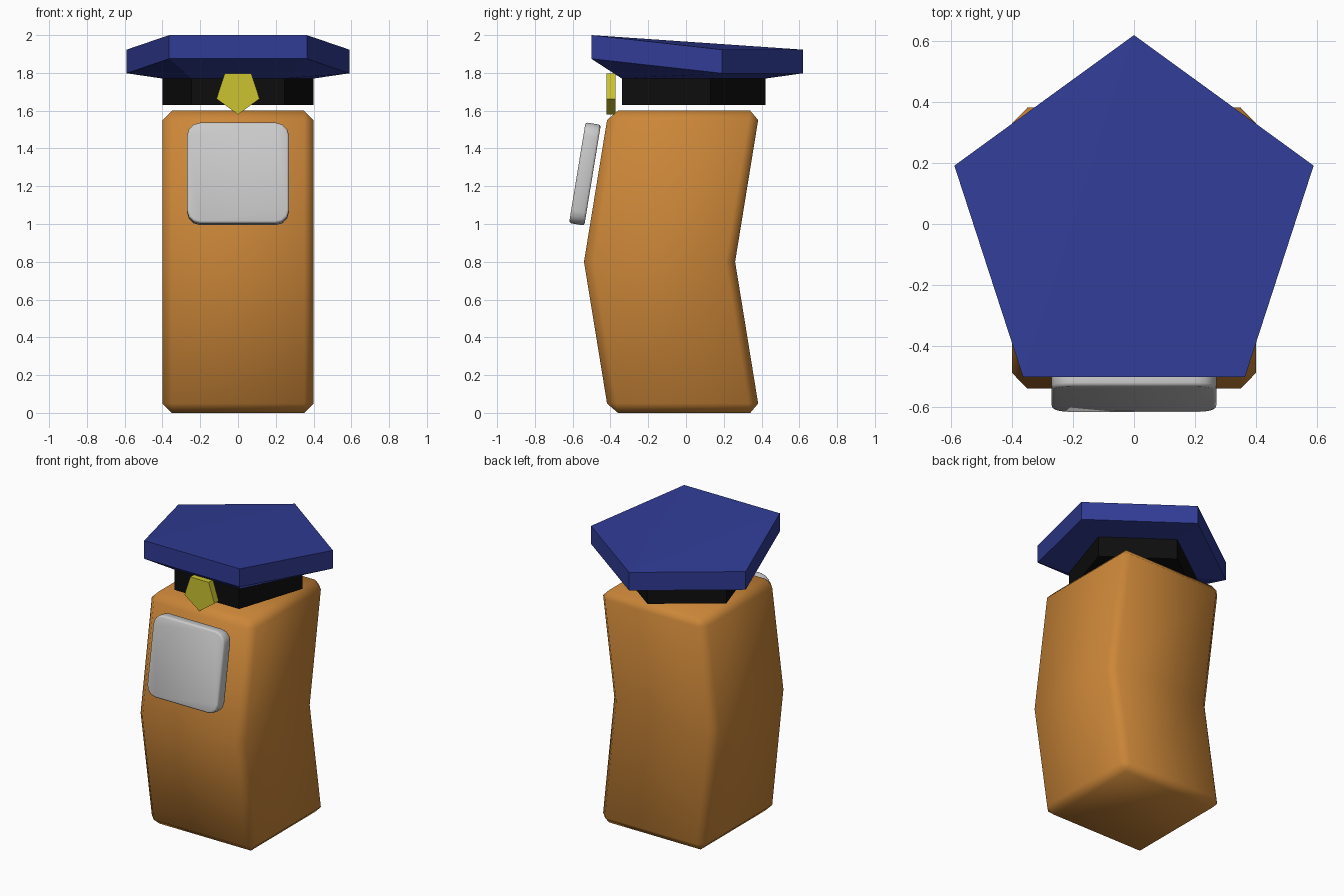
import bpy, bmesh, math
from mathutils import Matrix

if "Cube" in bpy.data.objects:
    bpy.data.objects.remove(bpy.data.objects["Cube"])


def paint(ob, color):
    mat = bpy.data.materials.new(ob.name + "_colour")
    mat.diffuse_color = (*color, 1)
    mat.use_nodes = True
    mat.node_tree.nodes["Principled BSDF"].inputs["Base Color"].default_value = mat.diffuse_color
    ob.data.materials.append(mat)


def make(name, verts, faces, color=None, smooth=False):
    bm = bmesh.new()
    vs = [bm.verts.new(v) for v in verts]
    for f in faces:
        bm.faces.new([vs[i] for i in f])
    bmesh.ops.recalc_face_normals(bm, faces=bm.faces)
    for f in bm.faces:
        f.smooth = smooth
    me = bpy.data.meshes.new(name)
    bm.to_mesh(me)
    bm.free()
    ob = bpy.data.objects.new(name, me)
    bpy.context.collection.objects.link(ob)
    if color:
        paint(ob, color)
    return ob


def bevel(ob, width, segments=1, angle=30):
    m = ob.modifiers.new("bevel", "BEVEL")
    m.width, m.segments = width, segments
    m.limit_method = "ANGLE"
    m.angle_limit = math.radians(angle)


def walls(rings, n):
    return [(r * n + i, r * n + (i + 1) % n, (r + 1) * n + (i + 1) % n, (r + 1) * n + i)
            for r in range(rings - 1) for i in range(n)]


def pentagon(r, start=90):
    return [(r * math.cos(math.radians(start + 72 * i)),
             r * math.sin(math.radians(start + 72 * i))) for i in range(5)]


# Bent body: three square rings, the middle one pushed forward
sq = [(-0.4, -0.4), (0.4, -0.4), (0.4, 0.4), (-0.4, 0.4)]
verts = [(x, y + c, z) for z, c in ((0, -0.01), (0.8, -0.14), (1.6, -0.01)) for x, y in sq]
body = make("body", verts, walls(3, 4) + [(0, 1, 2, 3), (8, 9, 10, 11)],
            (0.6, 0.24, 0.04), smooth=True)
bevel(body, 0.05)

# Face panel: rounded plate tilted parallel to the upper body
out = []
for k in range(4):
    sx, sz = [(1, 1), (-1, 1), (-1, -1), (1, -1)][k]
    for j in range(4):
        a = math.radians(90 * k + 30 * j)
        out.append((sx * 0.2 + 0.07 * math.cos(a), sz * 0.2 + 0.07 * math.sin(a)))
n = len(out)
panel = make("face_panel", [(x, y, z) for y in (-0.041, 0.041) for x, z in out],
             walls(2, n) + [tuple(range(n)), tuple(range(n, 2 * n))], smooth=True)
panel.matrix_world = Matrix.Translation((0, -0.535, 1.265)) @ Matrix.Rotation(math.radians(-9.3), 4, "X")
bevel(panel, 0.012, 2, 50)

# Cap band
caps = [(0, 1, 2, 3, 4), (5, 6, 7, 8, 9)]
make("cap_band", [(x, y, z) for z in (1.63, 1.77) for x, y in pentagon(0.42)],
     walls(2, 5) + caps, (0.004, 0.004, 0.004))

# Cap crown: flared underside, rim raised at the two front corners (2 and 3)
lift = [0, 0, 0.077, 0.077, 0]
verts = [(x, y, 1.77) for x, y in pentagon(0.42)]
for z in (1.798, 1.923):
    verts += [(x, y, z + h) for (x, y), h in zip(pentagon(0.62), lift)]
make("cap_crown", verts,
     walls(3, 5) + [(0, 1, 2, 3, 4), (10, 11, 12), (10, 12, 13), (10, 13, 14)],
     (0.03, 0.045, 0.3))

# Cap badge, point down
make("cap_badge", [(x, y, z + 1.70) for y in (-0.42, -0.373) for x, z in pentagon(0.12, -90)],
     walls(2, 5) + caps, (0.6, 0.55, 0.03))
